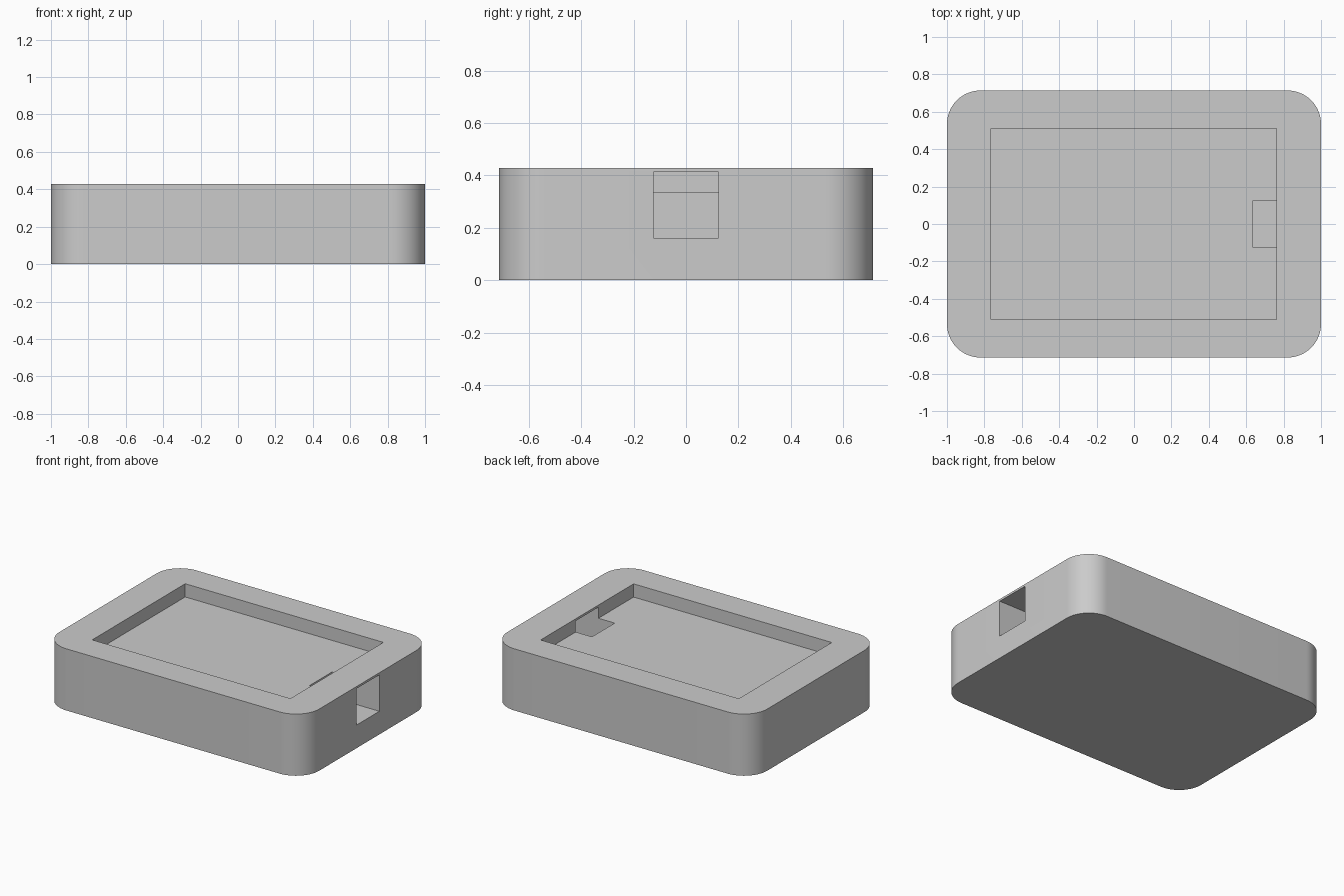
import bpy, bmesh
from mathutils import Vector

cube = bpy.data.objects.get("Cube")
if cube:
    bpy.data.objects.remove(cube, do_unlink=True)

grey = bpy.data.materials.new("light_grey")
grey.use_nodes = True
colour = (0.6, 0.6, 0.6, 1)
grey.diffuse_color = colour
grey.node_tree.nodes["Principled BSDF"].inputs["Base Color"].default_value = colour


def box(name, low, high, corner_radius=0):
    """Box between two corners, with optional rounded upright edges."""
    low, high = Vector(low), Vector(high)
    bm = bmesh.new()
    bmesh.ops.create_cube(bm, size=1)
    for v in bm.verts:
        v.co = (low + high) / 2 + v.co * (high - low)
    if corner_radius:
        upright = [e for e in bm.edges
                   if abs(e.verts[0].co.z - e.verts[1].co.z) > 0.1]
        bmesh.ops.bevel(bm, geom=upright, offset=corner_radius, segments=16,
                        profile=0.5, affect='EDGES')
    mesh = bpy.data.meshes.new(name)
    bm.to_mesh(mesh)
    bm.free()
    mesh.materials.append(grey)
    obj = bpy.data.objects.new(name, mesh)
    bpy.context.collection.objects.link(obj)
    return obj


def cut(target, cutter):
    """Apply a boolean difference and remove the cutter."""
    mod = target.modifiers.new(cutter.name, 'BOOLEAN')
    mod.operation = 'DIFFERENCE'
    mod.solver = 'EXACT'
    mod.object = cutter
    bpy.context.view_layer.objects.active = target
    bpy.ops.object.modifier_apply(modifier=mod.name)
    bpy.data.objects.remove(cutter, do_unlink=True)


# Rounded tray body
tray = box("tray_body", (-1, -0.714, 0), (1, 0.714, 0.429), 0.18)

# Shallow rectangular recess in the top
cut(tray, box("recess_cutter", (-0.764, -0.511, 0.337), (0.761, 0.511, 0.6)))

# Side port through the wall, running under the rim into the recess floor
cut(tray, box("port_cutter", (0.636, -0.125, 0.161), (1.2, 0.125, 0.414)))

# Smooth corners, crisp edges
bpy.ops.object.select_all(action='DESELECT')
tray.select_set(True)
bpy.context.view_layer.objects.active = tray
bpy.ops.object.shade_smooth_by_angle(angle=0.52)
